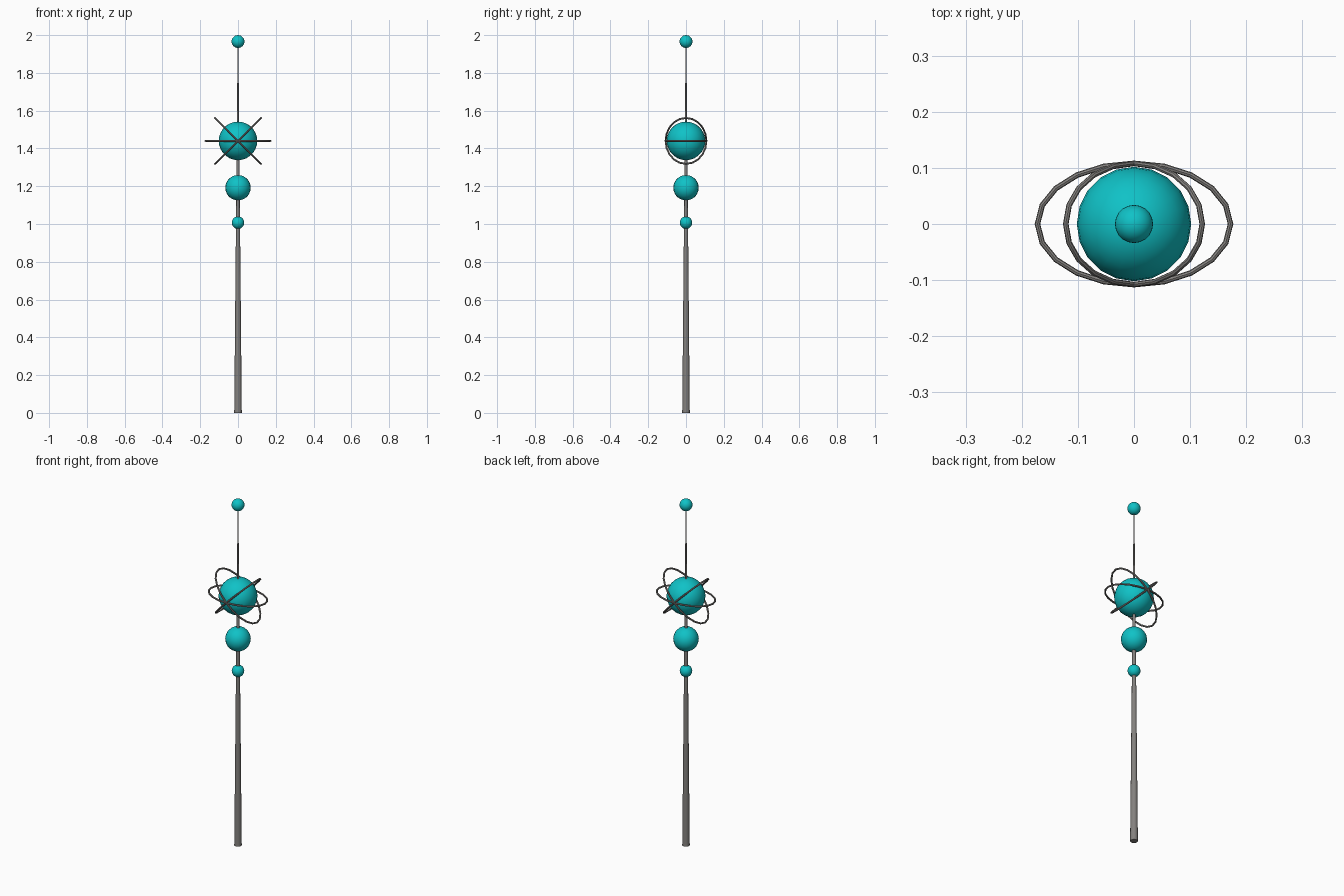
import bpy, math
from mathutils import Matrix, Vector

if "Cube" in bpy.data.objects:
    bpy.data.objects.remove(bpy.data.objects["Cube"])


def material(name, rgb):
    m = bpy.data.materials.new(name)
    m.diffuse_color = (*rgb, 1)
    m.use_nodes = True
    m.node_tree.nodes["Principled BSDF"].inputs["Base Color"].default_value = m.diffuse_color
    return m


TEAL = material("teal", (0.005, 0.54, 0.57))
GREY = material("warm_grey", (0.23, 0.22, 0.21))


def finish(name, mat):
    ob = bpy.context.object
    ob.name = name
    ob.data.materials.append(mat)
    bpy.ops.object.shade_smooth_by_angle(angle=math.radians(40))
    return ob


# Tapered pole running through every ball
bpy.ops.mesh.primitive_cone_add(vertices=16, radius1=0.02, radius2=0.002,
                                depth=1.96, location=(0, 0, 0.98))
finish("pole", GREY)

# Balls threaded on the pole: name, height, radius
for name, z, r in (("lower_ball", 1.007, 0.033), ("middle_ball", 1.192, 0.067),
                   ("large_ball", 1.44, 0.102), ("top_ball", 1.966, 0.034)):
    bpy.ops.mesh.primitive_uv_sphere_add(segments=20, ring_count=14,
                                         radius=r, location=(0, 0, z))
    finish(name, TEAL)


# Elliptical orbit rings around the large ball, tilted about the y axis
def orbit_ring(name, tilt, a=0.172, b=0.108, tube=0.005, n=20, sides=8):
    verts, faces = [], []
    rot = Matrix.Rotation(math.radians(tilt), 3, 'Y')
    for i in range(n):
        t = math.tau * i / n
        centre = Vector((a * math.cos(t), b * math.sin(t), 0))
        out = Vector((b * math.cos(t), a * math.sin(t), 0)).normalized()
        for j in range(sides):
            u = math.tau * j / sides
            p = centre + tube * (out * math.cos(u) + Vector((0, 0, math.sin(u))))
            verts.append(rot @ p)
            k, m = (i + 1) % n, (j + 1) % sides
            faces.append((i * sides + j, k * sides + j, k * sides + m, i * sides + m))
    me = bpy.data.meshes.new(name)
    me.from_pydata(verts, [], faces)
    ob = bpy.data.objects.new(name, me)
    ob.location.z = 1.44
    bpy.context.collection.objects.link(ob)
    bpy.ops.object.select_all(action='DESELECT')
    ob.select_set(True)
    bpy.context.view_layer.objects.active = ob
    finish(name, GREY)


for name, tilt in (("level_ring", 0), ("rising_ring", -45), ("falling_ring", 45)):
    orbit_ring(name, tilt)
